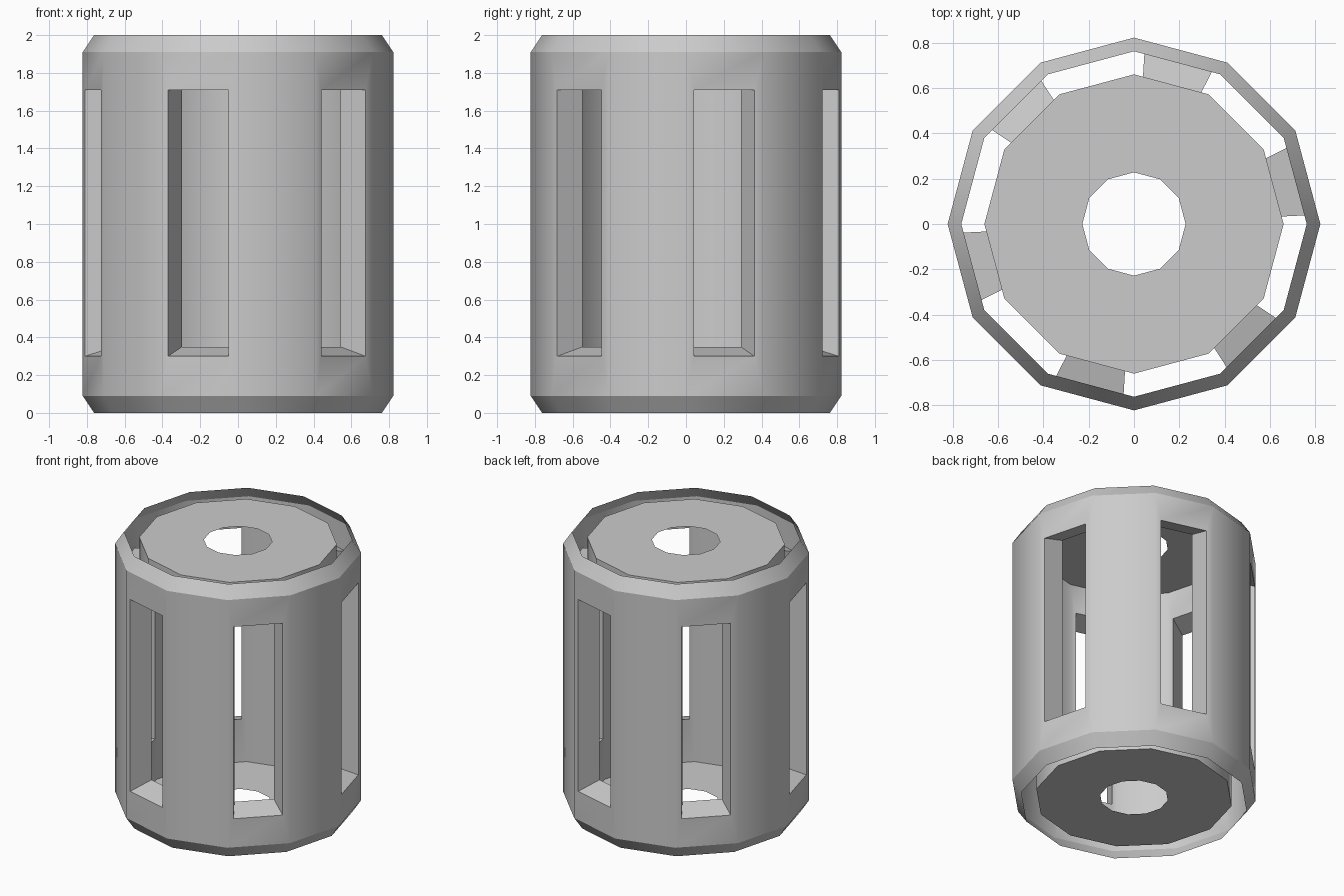
import bpy, bmesh, math
from mathutils import Vector

if "Cube" in bpy.data.objects:
    bpy.data.objects.remove(bpy.data.objects["Cube"])

N = 12                       # sides
R_OUT, R_RIM, R_IN, R_HOLE = 0.822, 0.762, 0.66, 0.228
OUT_Z, IN_Z = (0.09, 1.91), (0.035, 1.965)
OUT_SLOT, IN_SLOT = (0.30, 1.71), (0.35, 1.755)
T0, T1 = 0.10, 0.88          # slot start and end across a facet


def pt(r, i, z):
    a = 2 * math.pi * i / N
    return Vector((r * math.cos(a), r * math.sin(a), z))


def rect(r, i, zs, t0=0.0, t1=1.0):
    """Counter-clockwise rectangle lying on facet i (seen from outside)."""
    def on(t, z):
        return pt(r, i, z).lerp(pt(r, i + 1, z), t)
    return [on(t0, zs[0]), on(t1, zs[0]), on(t1, zs[1]), on(t0, zs[1])]


def bridge(a, b):
    """Four quads joining two rectangles corner to corner."""
    return [[a[k], a[(k + 1) % 4], b[(k + 1) % 4], b[k]] for k in range(4)]


def wall(r, zs, slot):
    """Twelve-sided wall with a slot in every second facet."""
    quads = []
    for i in range(N):
        panel = rect(r, i, zs)
        if i % 2 == 0:
            quads += bridge(panel, rect(r, i, slot, T0, T1))
        else:
            quads.append(panel)
    return quads


def band(r0, z0, r1, z1):
    """Ring of quads between two twelve-sided loops."""
    return [[pt(r0, i, z0), pt(r0, i + 1, z0), pt(r1, i + 1, z1), pt(r1, i, z1)]
            for i in range(N)]


def build(name, quads, flip=False):
    bm = bmesh.new()
    for q in quads:
        bm.faces.new([bm.verts.new(p) for p in (reversed(q) if flip else q)])
    bmesh.ops.remove_doubles(bm, verts=bm.verts[:], dist=1e-4)
    me = bpy.data.meshes.new(name)
    bm.to_mesh(me)
    bm.free()
    ob = bpy.data.objects.new(name, me)
    bpy.context.collection.objects.link(ob)
    bpy.ops.object.select_all(action='DESELECT')
    ob.select_set(True)
    bpy.context.view_layer.objects.active = ob
    bpy.ops.object.shade_smooth_by_angle(angle=math.radians(31))
    return ob


# Outer shell: slotted wall with a chamfer at each end, open top and bottom
build("outer_shell",
      band(R_RIM, 0, R_OUT, OUT_Z[0])
      + wall(R_OUT, OUT_Z, OUT_SLOT)
      + band(R_OUT, OUT_Z[1], R_RIM, 2.0))

# Inner drum: slotted wall closed by two ring-shaped end plates, facing inward
build("inner_drum",
      band(R_HOLE, IN_Z[0], R_IN, IN_Z[0])
      + wall(R_IN, IN_Z, IN_SLOT)
      + band(R_IN, IN_Z[1], R_HOLE, IN_Z[1]), flip=True)

# Slot frames: tunnels that join the shell to the drum
frames = []
for i in range(0, N, 2):
    frames += bridge(rect(R_OUT, i, OUT_SLOT, T0, T1),
                     rect(R_IN, i, IN_SLOT, T0, T1))
build("slot_frames", frames)
